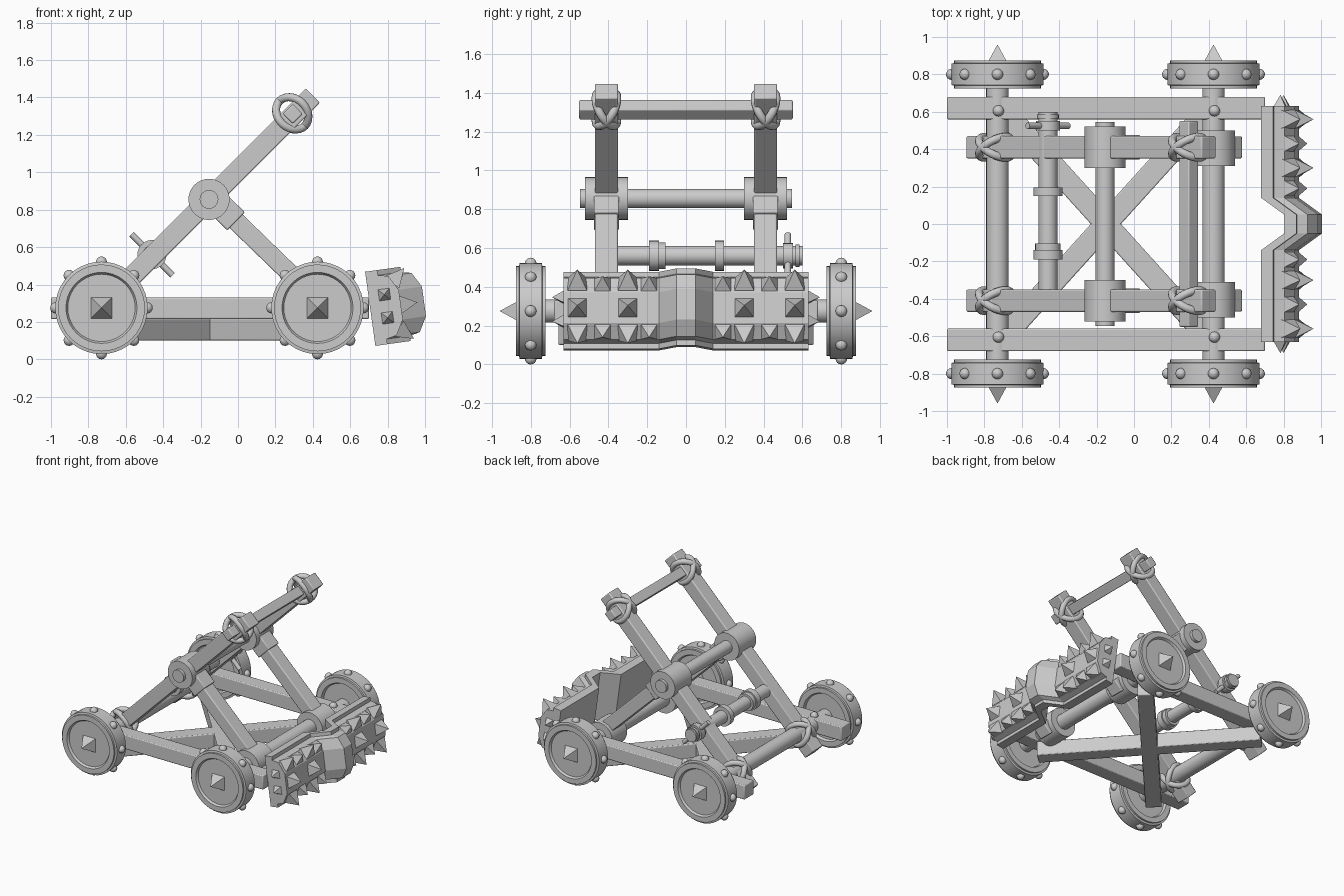
import bpy, bmesh, math
from mathutils import Vector as V, Matrix

if "Cube" in bpy.data.objects:
    bpy.data.objects.remove(bpy.data.objects["Cube"])

X, Y, Z = V((1, 0, 0)), V((0, 1, 0)), V((0, 0, 1))
ARM = V((1, 0, 1)).normalized()      # direction of the throwing arms
NRM = V((-1, 0, 1)).normalized()     # perpendicular to the arms


def finish(bm, name, bevel=0, angle=35):
    bmesh.ops.recalc_face_normals(bm, faces=bm.faces)
    me = bpy.data.meshes.new(name)
    bm.to_mesh(me)
    bm.free()
    ob = bpy.data.objects.new(name, me)
    bpy.context.collection.objects.link(ob)
    if bevel:
        m = ob.modifiers.new("edge", 'BEVEL')
        m.width, m.segments = bevel, 2
    if angle:
        bpy.ops.object.select_all(action='DESELECT')
        ob.select_set(True)
        bpy.context.view_layer.objects.active = ob
        bpy.ops.object.shade_smooth_by_angle(angle=math.radians(angle))
    return ob


def frame(origin, axis, ref):
    """Matrix with local z along axis and local y close to ref."""
    z = V(axis).normalized()
    x = V(ref).cross(z).normalized()
    m = Matrix((x, z.cross(x), z)).transposed().to_4x4()
    m.translation = origin
    return m


def beam(name, p, q, ref, w=.12, t=.115):
    """Square timber from p to q; w is measured along ref."""
    p, q = V(p), V(q)
    bm = bmesh.new()
    bmesh.ops.create_cube(bm, size=1, matrix=frame((p + q) / 2, q - p, ref)
                          @ Matrix.Diagonal((t, w, (q - p).length, 1)))
    return finish(bm, name, .007)


def rod(name, p, q, r, n=24):
    p, q = V(p), V(q)
    ref = Z if abs((q - p).normalized().z) < .6 else Y
    bm = bmesh.new()
    bmesh.ops.create_cone(bm, cap_ends=True, segments=n, radius1=r, radius2=r,
                          depth=(q - p).length, matrix=frame((p + q) / 2, q - p, ref))
    return finish(bm, name)


def spike(bm, base, axis, ref, half, h):
    """Four-sided pyramid."""
    a = V(axis).normalized()
    bmesh.ops.create_cone(bm, cap_ends=True, segments=4, radius1=half * 1.414, radius2=0, depth=h,
                          matrix=frame(V(base) + a * h / 2, a, ref) @ Matrix.Rotation(math.pi / 4, 4, 'Z'))


def lathe(bm, prof, origin, axis, n=40):
    """Revolve (radius, height) points about axis."""
    m = frame(origin, axis, Z)
    vs = [bm.verts.new((r, 0, h)) for r, h in prof]
    es = [bm.edges.new(e) for e in zip(vs, vs[1:])]
    bmesh.ops.spin(bm, geom=vs + es, cent=(0, 0, 0), axis=Z, angle=2 * math.pi, steps=n, use_duplicate=False)
    bmesh.ops.remove_doubles(bm, verts=bm.verts, dist=1e-5)
    bmesh.ops.transform(bm, matrix=m, verts=bm.verts)


def lashing(name, c):
    """Two crossed rope loops tying an arm to a crossing bar."""
    for k in (-1, 1):
        m = frame(c, ARM * .58 + Y * .81 * k, NRM)
        bm = bmesh.new()
        R, r, n, s = .095, .022, 28, 10
        g = [[bm.verts.new(m @ V(((R + r * math.cos(b)) * math.cos(a), (R + r * math.cos(b)) * math.sin(a), r * math.sin(b))))
              for b in (j * 2 * math.pi / s for j in range(s))] for a in (i * 2 * math.pi / n for i in range(n))]
        for i in range(n):
            for j in range(s):
                i2, j2 = (i + 1) % n, (j + 1) % s
                bm.faces.new((g[i][j], g[i2][j], g[i2][j2], g[i][j2]))
        finish(bm, name, angle=60)


# wheels with tread studs and hub spikes, plus axles
WHEEL = [(0, -.055), (.18, -.055), (.19, -.075), (.232, -.075), (.232, -.06), (.247, -.057),
         (.247, .057), (.232, .06), (.232, .075), (.19, .075), (.18, .058), (0, .058)]
for x in (-.73, .425):
    rod("axle", (x, -.77, .275), (x, .77, .275), .06)
    for s in (-1, 1):
        c = V((x, .8 * s, .275))
        bm = bmesh.new()
        lathe(bm, WHEEL, c, Y * s)
        finish(bm, "wheel", angle=30)
        bm = bmesh.new()
        for i in range(8):
            a = i * math.pi / 4
            p = c + V((math.cos(a), 0, math.sin(a))) * .245
            bmesh.ops.create_uvsphere(bm, u_segments=14, v_segments=8, radius=.03, matrix=Matrix.Translation(p))
        finish(bm, "wheel_studs", angle=60)
        bm = bmesh.new()
        spike(bm, c + Y * s * .05, Y * s, Z, .06, .11)
        finish(bm, "hub_spike", angle=0)
        # nail heads where the rails meet the axles
        bm = bmesh.new()
        bmesh.ops.create_uvsphere(bm, u_segments=14, v_segments=8, radius=.03,
                                  matrix=Matrix.Translation((x + .005, .605 * s, .333)))
        finish(bm, "rail_nail", angle=60)

# chassis rails and diagonal braces
for s in (-1, 1):
    beam("side_rail", (-1, .62 * s, .273), (.7, .62 * s, .273), Y)
    beam("cross_brace", (-.71, -.62 * s, .16), (.41, .62 * s, .16), Z, .118, .12)

# throwing arms, struts, hubs and lashings
for s in (-1, 1):
    y = .41 * s
    beam("throwing_arm", (-.86, y, .15), (.4, y, 1.41), Y, .12, .108)
    beam("front_strut", (-.1, y, .825), (.545, y, .2), Y, .118, .1)
    beam("strut_cap", (-.12, y, .845), (-.01, y, .738), Y, .13, .135)
    rod("arm_hub", (-.155, .3 * s, .855), (-.155, .52 * s, .855), .11, 32)
    rod("axle_collar", (.425, .31 * s, .275), (.425, .5 * s, .275), .115, 32)
    lashing("upper_lashing", V((.29, y, 1.315)))
    lashing("lower_lashing", V((-.742, y, .275)))
rod("pivot_bar", (-.155, -.545, .855), (-.155, .545, .855), .05)
beam("top_bar", (.293, -.55, 1.312), (.293, .55, 1.312), ARM, .075, .075)

# winch drum with flanges and a crank
W = V((-.46, 0, .56))
for name, a, b, r in (("winch_drum", -.35, .6, .05), ("winch_flange", -.19, -.14, .078), ("winch_flange", -.14, -.105, .068),
                      ("winch_flange", .15, .195, .078), ("crank_collar", .5, .55, .065), ("crank_cap", .565, .585, .058)):
    rod(name, W + Y * a, W + Y * b, r)
rod("crank_handle", W + Y * .525 - NRM * .155, W + Y * .525 + NRM * .155, .017, 12)

# ram: a faceted section swept along a plan that steps forward in the middle
U, N = V((.99, 0, .137)).normalized(), V((-.137, 0, .99)).normalized()
RAM = V((.707, 0, .27))
SEC = [(0, -.2), (.065, -.2), (.065, -.172), (.12, -.16), (.165, -.08),
       (.165, .08), (.12, .16), (.065, .172), (.065, .2), (0, .2)]
bm = bmesh.new()
rings = [[bm.verts.new(RAM + U * (u + d) + N * v + Y * y) for u, v in SEC]
         for y, d in ((-.63, 0), (-.14, 0), (-.05, .125), (.05, .125), (.14, 0), (.63, 0))]
for a, b in zip(rings, rings[1:]):
    for i in range(len(SEC)):
        j = (i + 1) % len(SEC)
        bm.faces.new((a[i], a[j], b[j], b[i]))
bm.faces.new(rings[0])
bm.faces.new(rings[-1])
finish(bm, "ram_head", angle=0)

# ram spikes: front row, sloped rows, top and bottom rows, end spikes
bm = bmesh.new()
for s in (-1, 1):
    for y in (.3, .56):
        spike(bm, RAM + U * .16 + Y * y * s, U, Y, .05, .095)
        for k in (-1, 1):
            spike(bm, RAM + U * .135 + N * .125 * k + Y * y * s, U * .75 + N * .66 * k, Y, .05, .1)
    for y in (.19, .43):
        for k in (-1, 1):
            spike(bm, RAM + U * .135 + N * .12 * k + Y * y * s, U * .85 + N * .5 * k, Y, .045, .075)
    for v in (.065, -.06):
        spike(bm, RAM + U * .085 + N * v + Y * .625 * s, Y * s, N, .033, .065)
finish(bm, "ram_spikes", angle=0)
